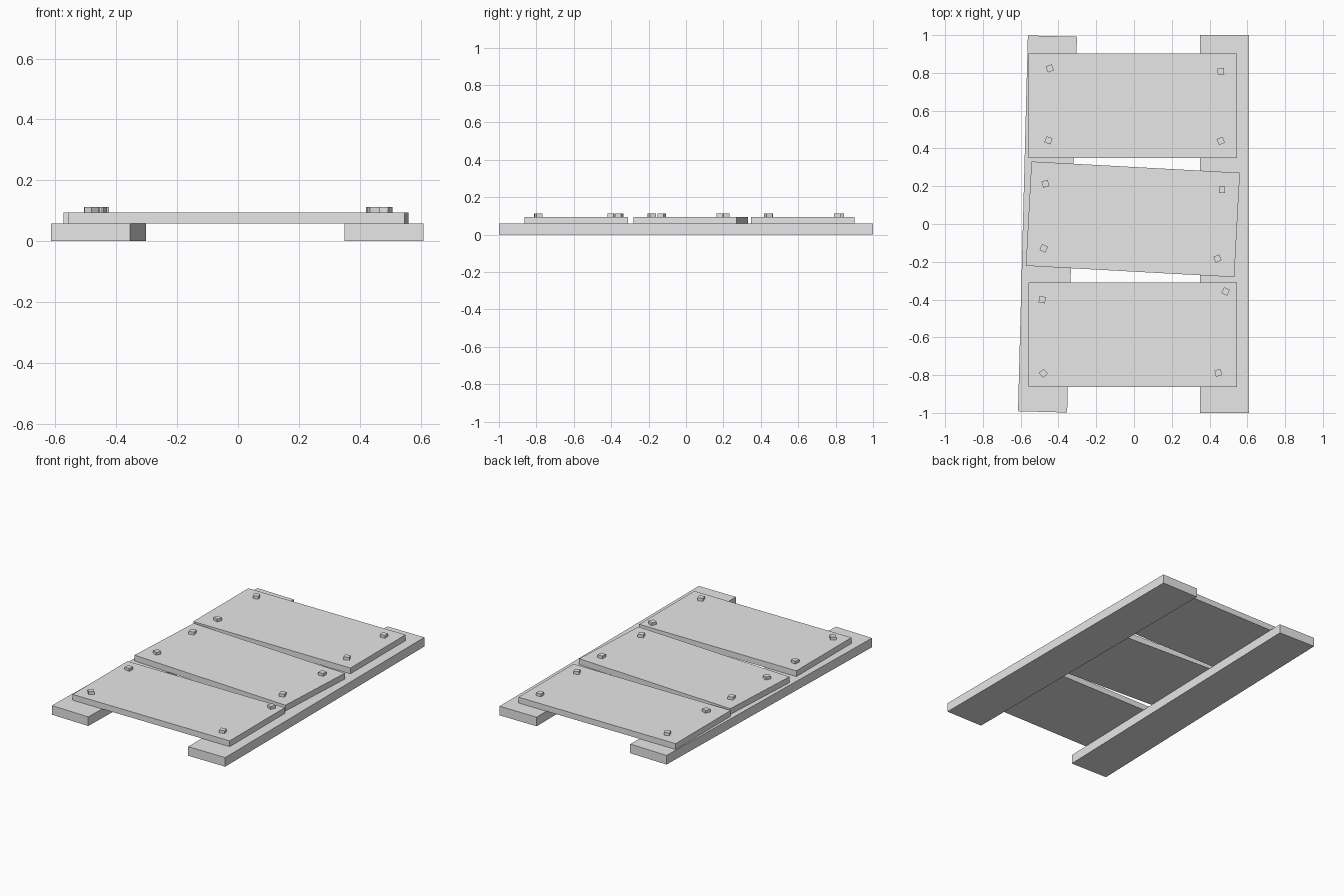
import bpy
from math import radians

if "Cube" in bpy.data.objects:
    bpy.data.objects.remove(bpy.data.objects["Cube"], do_unlink=True)

grey = bpy.data.materials.new("plain_grey")
grey.use_nodes = True
colour = (0.8, 0.8, 0.8, 1)
grey.diffuse_color = colour
grey.node_tree.nodes["Principled BSDF"].inputs["Base Color"].default_value = colour

RAIL_TOP, PLANK_TOP, NAIL_TOP = 0.058, 0.095, 0.113


def box(name, x, y, width, length, bottom, top, turn=0):
    """Flat board centred at x, y, turned about z by degrees."""
    bpy.ops.mesh.primitive_cube_add(size=1, location=(x, y, (bottom + top) / 2),
                                    rotation=(0, 0, radians(turn)))
    obj = bpy.context.object
    obj.name = name
    obj.scale = (width, length, top - bottom)
    bpy.ops.object.transform_apply(location=False, rotation=False, scale=True)
    obj.data.materials.append(grey)


# Long rails on the ground, one slightly crooked
box("left_rail", 0.48, 0, 0.26, 2.0, 0, RAIL_TOP)
box("right_rail", -0.458, 0, 0.26, 1.99, 0, RAIL_TOP, -1.5)

# Planks across the rails, the middle one askew
for name, x, y, turn in (("back_plank", -0.006, 0.625, 0),
                         ("middle_plank", -0.006, 0.025, -3.1),
                         ("front_plank", -0.006, -0.587, 0)):
    box(name, x, y, 1.105, 0.553, RAIL_TOP, PLANK_TOP, turn)

# Square nail heads, each turned a little differently
nails = {
    "back": ((-0.446, 0.824, 20), (0.46, 0.808, 3), (-0.453, 0.443, -20), (0.459, 0.44, 22)),
    "middle": ((-0.469, 0.213, 15), (0.466, 0.181, 0), (-0.478, -0.129, -25), (0.442, -0.183, 20)),
    "front": ((-0.486, -0.401, -8), (0.485, -0.357, -25), (-0.48, -0.79, 42), (0.446, -0.788, 15)),
}
for row, spots in nails.items():
    for i, (x, y, turn) in enumerate(spots, 1):
        box(f"{row}_nail_{i}", x, y, 0.034, 0.034, PLANK_TOP, NAIL_TOP, turn)
